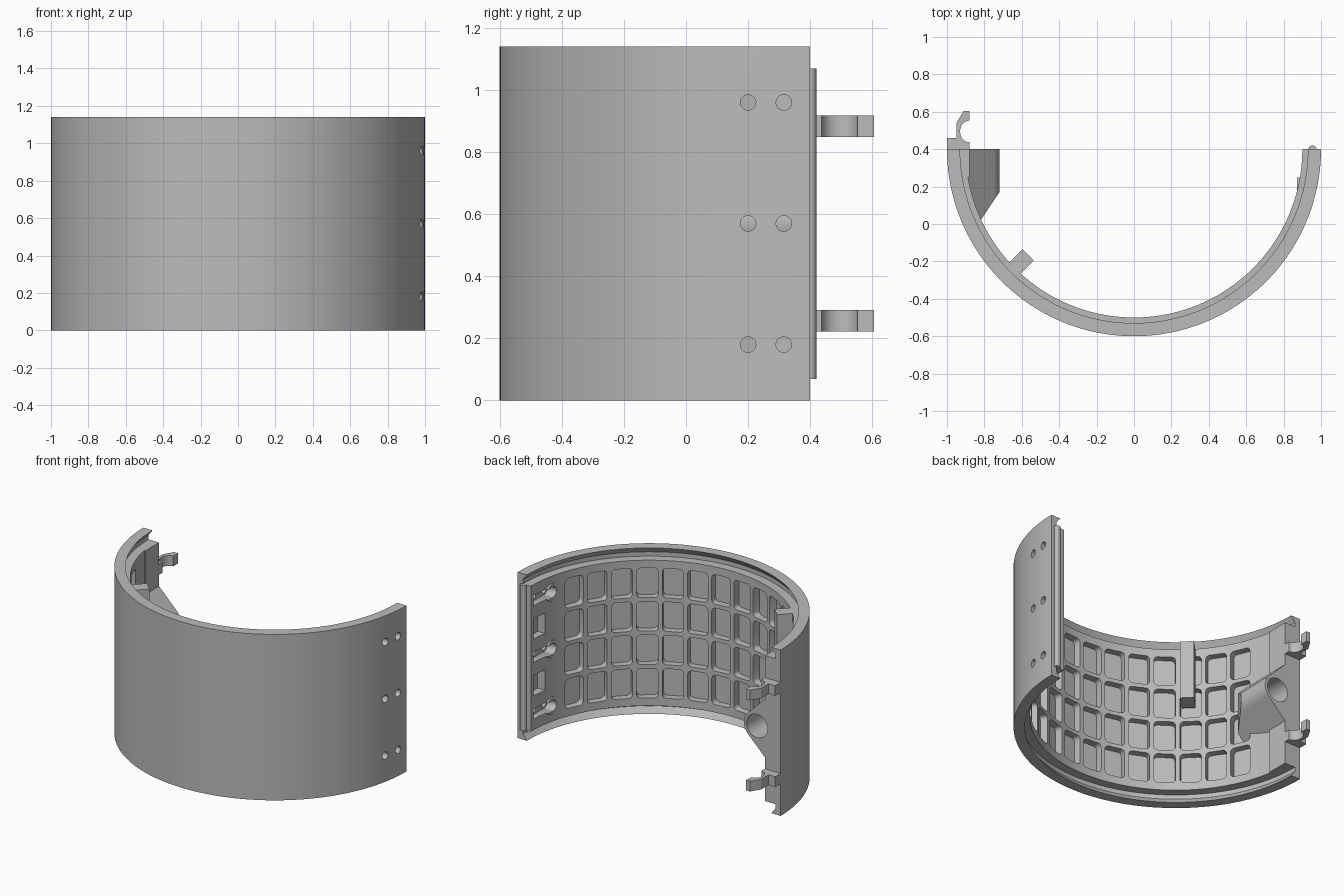
import bpy, bmesh, math
from mathutils import Matrix, Vector

if "Cube" in bpy.data.objects:
    bpy.data.objects.remove(bpy.data.objects["Cube"])

CY = 0.4          # y of the shell axis
H = 1.14          # overall height
MID = H / 2

gray = bpy.data.materials.new("plain_gray")
gray.use_nodes = True
gray.diffuse_color = (0.5, 0.5, 0.5, 1)
gray.node_tree.nodes["Principled BSDF"].inputs["Base Color"].default_value = (0.5, 0.5, 0.5, 1)


def finish(bm, name):
    bmesh.ops.recalc_face_normals(bm, faces=bm.faces)
    me = bpy.data.meshes.new(name)
    bm.to_mesh(me)
    bm.free()
    me.materials.append(gray)
    ob = bpy.data.objects.new(name, me)
    bpy.context.collection.objects.link(ob)
    return ob


def add_prism(bm, pts, direction):
    """Extrude a closed outline of 3D points along a vector."""
    a = [bm.verts.new(p) for p in pts]
    b = [bm.verts.new(Vector(p) + Vector(direction)) for p in pts]
    n = len(pts)
    bm.faces.new(a)
    bm.faces.new(b[::-1])
    for i in range(n):
        j = (i + 1) % n
        bm.faces.new((a[i], b[i], b[j], a[j]))


def add_box(bm, x0, x1, y0, y1, z0, z1):
    add_prism(bm, [(x0, y0, z0), (x1, y0, z0), (x1, y1, z0), (x0, y1, z0)], (0, 0, z1 - z0))


def add_rod_x(bm, x0, x1, y, z, r, n=24):
    ring = [math.tau * i / n for i in range(n)]
    add_prism(bm, [(x0, y + r * math.cos(t), z + r * math.sin(t)) for t in ring], (x1 - x0, 0, 0))


def rounded_rect(w, h, r, steps=4):
    pts = []
    for q, (sx, sy) in enumerate([(1, 1), (-1, 1), (-1, -1), (1, -1)]):
        for k in range(steps + 1):
            t = math.radians(90 * (q + k / steps))
            pts.append((sx * (w / 2 - r) + r * math.cos(t), sy * (h / 2 - r) + r * math.sin(t)))
    return pts


def boolean(ob, cutter):
    mod = ob.modifiers.new("cut", "BOOLEAN")
    mod.operation = "DIFFERENCE"
    mod.solver = "EXACT"
    mod.object = cutter
    bpy.context.view_layer.objects.active = ob
    bpy.ops.object.modifier_apply(modifier=mod.name)


# Half-ring shell with a notched lip along both edges
half = [(0.9, 0.07), (0.96, 0.07), (0.96, 0.04), (0.93, 0)]
profile = half + [(1, 0), (1, H)] + [(r, H - z) for r, z in reversed(half)]
bm = bmesh.new()
SEG = 80
rings = []
for i in range(SEG + 1):
    t = math.pi + math.pi * i / SEG
    rings.append([bm.verts.new((r * math.cos(t), CY + r * math.sin(t), z)) for r, z in profile])
n = len(profile)
for a, b in zip(rings, rings[1:]):
    for i in range(n):
        j = (i + 1) % n
        bm.faces.new((a[i], a[j], b[j], b[i]))
bm.faces.new(rings[0])
bm.faces.new(rings[-1][::-1])
shell = finish(bm, "curved_shell")

# Grid of rounded pockets on the inside
bm = bmesh.new()
outline = rounded_rect(0.133, 0.203, 0.025)
for col in range(14):
    t = math.radians(270 + 10.2 * (col - 6.5))
    out = Vector((math.cos(t), math.sin(t), 0))
    side = Vector((-math.sin(t), math.cos(t), 0))
    for row in range(4):
        c = out * 0.86 + Vector((0, CY, MID + 0.23 * (row - 1.5)))
        add_prism(bm, [c + side * u + Vector((0, 0, v)) for u, v in outline], out * 0.087)
pockets = finish(bm, "pocket_cutter")

# Slots and screw holes near the left end
HOLES = [MID + 0.39 * k for k in (-1, 0, 1)]
bm = bmesh.new()
for z in HOLES:
    add_box(bm, 0.8, 0.94, 0.21, 0.37, z - 0.035, z + 0.035)
for z in (MID - 0.195, MID + 0.195):
    add_box(bm, 0.8, 0.945, 0.26, 0.37, z - 0.07, z + 0.07)
slots = finish(bm, "slot_cutter")
bm = bmesh.new()
for z in HOLES:
    add_rod_x(bm, 0.7, 0.94, 0.2, z, 0.037)
bores = finish(bm, "bore_cutter")
bm = bmesh.new()
for z in HOLES:
    for y in (0.2, 0.315):
        add_rod_x(bm, 0.7, 1.1, y, z, 0.025)
holes = finish(bm, "hole_cutter")

# Rings around the inner screw holes
bm = bmesh.new()
for z in HOLES:
    add_rod_x(bm, 0.872, 0.955, 0.2, z, 0.06, 32)
bosses = finish(bm, "screw_bosses")

# Socket with sloped flanks and a slanted front
SX, R = -0.82, 0.1
bm = bmesh.new()
arc = [math.radians(-45 + 90 * i / 16) for i in range(17)]
pts = [(SX + R * math.cos(t), 0.02, MID + R * math.sin(t)) for t in arc]
pts += [(-0.9, 0.02, MID + 0.22), (-0.9, 0.02, MID - 0.22)]
add_prism(bm, pts, (0, CY - 0.02, 0))
res = bmesh.ops.bisect_plane(bm, geom=bm.verts[:] + bm.edges[:] + bm.faces[:],
                             plane_co=(-0.72, 0.17, 0), plane_no=(0.15, -0.1, 0), clear_outer=True)
bmesh.ops.holes_fill(bm, edges=[e for e in bm.edges if e.is_boundary])
socket = finish(bm, "socket")

# Flat plate behind the socket
bm = bmesh.new()
add_box(bm, -0.94, -0.88, 0.25, CY, 0.07, H - 0.07)
plate = finish(bm, "end_plate")

bm = bmesh.new()
bmesh.ops.create_cone(bm, cap_ends=True, segments=32, radius1=0.08, radius2=0.08, depth=0.3,
                      matrix=Matrix.Translation((SX, 0.3, MID)) @ Matrix.Rotation(math.pi / 2, 4, "X"))
socket_bore = finish(bm, "socket_bore_cutter")

for ob, cutters in ((shell, (pockets, slots, bores, holes, socket_bore)),
                    (bosses, (slots, bores, holes)),
                    (socket, (socket_bore,)), (plate, (socket_bore,))):
    for c in cutters:
        boolean(ob, c)
for c in (pockets, slots, bores, holes, socket_bore):
    bpy.data.objects.remove(c)

# Snap clips on the right end
clips = []
for name, z in (("lower_clip", 0.222), ("upper_clip", 0.848)):
    bm = bmesh.new()
    pts = [(-0.88, 0.39), (-1, 0.4), (-1, 0.46), (-0.95, 0.46), (-0.95, 0.54), (-0.91, 0.605), (-0.88, 0.605)]
    for i in range(13):
        t = math.radians(90 + 180 * i / 12)
        pts.append((-0.88 + 0.05 * math.cos(t), 0.495 + 0.058 * math.sin(t)))
    add_prism(bm, [(x, y, z) for x, y in pts], (0, 0, 0.07))
    clips.append(finish(bm, name))

# Rounded locating ridge on the left end
bm = bmesh.new()
pts = [(0.955 + 0.022 * math.cos(math.pi * i / 12), CY + 0.02 * math.sin(math.pi * i / 12), 0.07)
       for i in range(13)]
add_prism(bm, [(0.933, 0.38, 0.07)] + [(0.977, 0.38, 0.07)] + pts, (0, 0, H - 0.14))
ridge = finish(bm, "locating_ridge")

# Square bar standing on the inside wall
bm = bmesh.new()
add_box(bm, 0.80, 0.93, -0.0425, 0.0425, 0.67, 1.07)
bmesh.ops.transform(bm, verts=bm.verts,
                    matrix=Matrix.Translation((0, CY, 0)) @ Matrix.Rotation(math.radians(225), 4, "Z"))
bar = finish(bm, "inner_bar")

# Smooth shading with sharp edges kept
bpy.ops.object.select_all(action="DESELECT")
for ob in [shell, bosses, socket, plate, ridge, bar] + clips:
    ob.select_set(True)
bpy.context.view_layer.objects.active = shell
bpy.ops.object.shade_smooth_by_angle(angle=math.radians(30))
